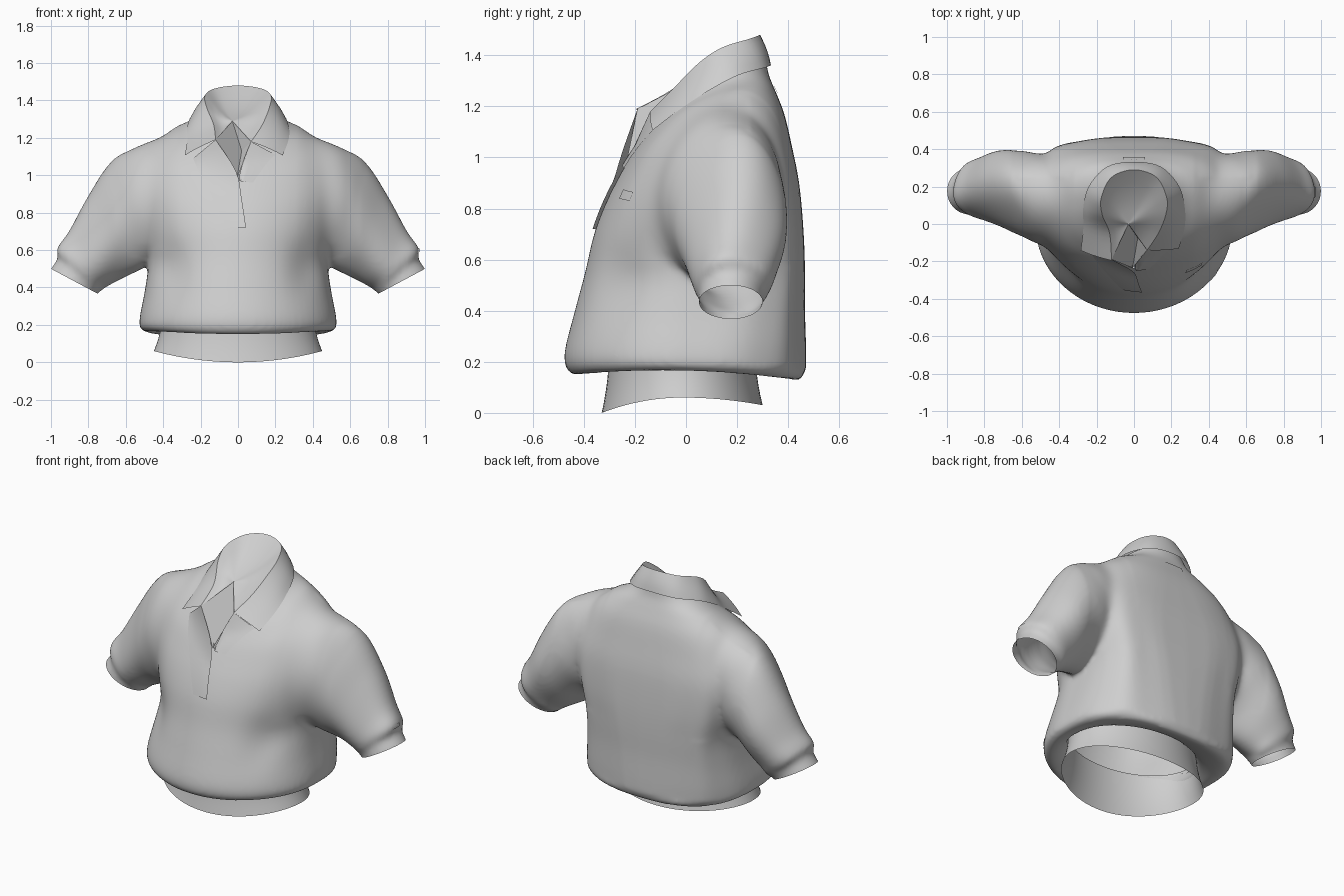
import bpy, bmesh, math
from mathutils import Vector
from mathutils.bvhtree import BVHTree

if "Cube" in bpy.data.objects:
    bpy.data.objects.remove(bpy.data.objects["Cube"])

fabric = bpy.data.materials.new("grey fabric")
fabric.diffuse_color = (0.62, 0.62, 0.62, 1)
fabric.use_nodes = True
fabric.node_tree.nodes["Principled BSDF"].inputs["Base Color"].default_value = fabric.diffuse_color


def make_object(name, bm, angle=50):
    me = bpy.data.meshes.new(name)
    bm.to_mesh(me)
    bm.free()
    ob = bpy.data.objects.new(name, me)
    bpy.context.collection.objects.link(ob)
    me.materials.append(fabric)
    bpy.ops.object.select_all(action='DESELECT')
    ob.select_set(True)
    bpy.context.view_layer.objects.active = ob
    bpy.ops.object.shade_smooth_by_angle(angle=math.radians(angle))
    return ob


def spline(rows, n):
    """Catmull-Rom interpolation of rows, n steps per span."""
    out = []
    for i in range(len(rows) - 1):
        p = [rows[max(0, min(len(rows) - 1, i + k))] for k in (-1, 0, 1, 2)]
        for j in range(n):
            t = j / n
            out.append(tuple(0.5 * (2*b + (c-a)*t + (2*a-5*b+4*c-d)*t*t + (3*b-a-3*c+d)*t**3)
                             for a, b, c, d in zip(*p)))
    return out + [tuple(rows[-1])]


def loft(bm, rings, closed=True, caps=False):
    vs = [[bm.verts.new(p) for p in r] for r in rings]
    n = len(vs[0])
    for a, b in zip(vs, vs[1:]):
        for i in range(n if closed else n - 1):
            j = (i + 1) % n
            bm.faces.new((a[i], a[j], b[j], b[i]))
    if caps:
        bm.faces.new(vs[0][::-1])
        bm.faces.new(vs[-1])


N = 72
ANG = [2 * math.pi * i / N for i in range(N)]

# Torso rings: front z, side z, back z, half width, front y, back y, back roundness
torso = [(.28, .28, .28, .40, -.30, .27, 1), (.20, .20, .20, .41, -.33, .29, 1),
         (.15, .165, .13, .47, -.42, .42, .8), (.17, .18, .15, .52, -.465, .46, .72),
         (.24, .24, .22, .525, -.475, .465, .68), (.40, .40, .40, .495, -.435, .46, .58),
         (.55, .55, .55, .48, -.395, .46, .5), (.70, .71, .72, .51, -.36, .455, .45),
         (.82, .86, .90, .54, -.315, .44, .48), (.92, .99, 1.05, .54, -.265, .412, .6),
         (1.0, 1.12, 1.17, .49, -.22, .385, .7), (1.06, 1.21, 1.26, .375, -.18, .35, .75),
         (1.11, 1.262, 1.32, .26, -.148, .325, .8), (1.16, 1.325, 1.37, .21, -.12, .315, .9),
         (1.24, 1.42, 1.45, .19, -.08, .305, 1)]


def torso_ring(zf, zs, zb, w, yf, yb, rnd):
    pts = []
    for a in ANG:
        c, s = math.cos(a), math.sin(a)
        fold = 0
        if s > 0:  # squarer back with soft vertical folds
            fold = .006 * s * math.sin(9 * a) * min(1, max(0, (1.1 - zs) * 2)) * (zs > .2)
            c = math.copysign(abs(c) ** rnd, c)
            s = s ** rnd
        z = zs + (zb - zf) / 2 * s + ((zf + zb) / 2 - zs) * s * s
        pts.append(((w + fold) * c, (yf + yb) / 2 + ((yb - yf) / 2 + fold) * s, z))
    return pts


# Sleeve rings: top x, top z, bottom x, bottom z, front y, back y
sleeve = [(.30, 1.235, .30, .66, -.04, .33), (.53, 1.165, .44, .55, -.11, .37),
          (.68, 1.06, .53, .50, -.06, .385), (.80, .88, .62, .455, -.01, .385),
          (.90, .70, .69, .415, .02, .355), (.965, .61, .725, .39, .035, .335),
          (.965, .555, .74, .375, .05, .31), (1.0, .50, .755, .37, .05, .30),
          (1.03, .45, .78, .31, .05, .30)]


def sleeve_ring(row, t, m):
    xt, zt, xb, zb, yf, yb = row
    lean = .045 * max(0, 1 - abs(t - .25) * 3)
    pts = []
    for a in ANG:
        k = 1 + (.03 * math.sin(4 * a + 5 * t) if .15 < t < .7 else 0)
        c, s = k * math.cos(a), k * math.sin(a)
        pts.append((m * ((xt + xb) / 2 + (xt - xb) / 2 * c),
                    (yf + yb) / 2 + (yb - yf) / 2 * s + lean * c,
                    (zt + zb) / 2 + (zt - zb) / 2 * c))
    return pts


bm = bmesh.new()
loft(bm, [torso_ring(*r) for r in spline(torso, 4)], caps=True)
rows = spline(sleeve, 5)
for m in (1, -1):
    loft(bm, [sleeve_ring(r, i / len(rows), m) for i, r in enumerate(rows)], caps=True)
bmesh.ops.recalc_face_normals(bm, faces=bm.faces)
shirt = make_object("shirt_body", bm)

# Fuse torso and sleeves into one soft cloth surface
rm = shirt.modifiers.new("fuse", 'REMESH')
rm.mode, rm.voxel_size = 'VOXEL', .013
sm = shirt.modifiers.new("soften", 'SMOOTH')
sm.factor, sm.iterations = .5, 9
evaluated = shirt.evaluated_get(bpy.context.evaluated_depsgraph_get())
bm = bmesh.new()
bm.from_mesh(evaluated.to_mesh())
bpy.data.objects.remove(shirt)

# Melt the armhole seams, less on the back, then pull in the chest drape
for i in range(70):
    g = .001 * i
    zone = [v for v in bm.verts if .32 + g < abs(v.co.x) < .66 - g and .56 + g < v.co.z < 1.28
            and (i < 20 or v.co.y < .25)]
    bmesh.ops.smooth_vert(bm, verts=zone, factor=.5, use_axis_x=True, use_axis_y=True, use_axis_z=True)
for v in bm.verts:
    x, y, z = v.co
    if y < 0 and z > .2:
        v.co.y += .03 * math.exp(-((abs(x) - .37) / .09) ** 2 - ((z - .5) / .13) ** 2) * min(1, -y * 8)


def cut(co, no, keep, clear):
    faces = [f for f in bm.faces if keep(f.calc_center_median())]
    geom = faces + list({e for f in faces for e in f.edges}) + list({v for f in faces for v in f.verts})
    bmesh.ops.bisect_plane(bm, geom=geom, plane_co=co, plane_no=no, clear_outer=clear)


# Open the neck, cuffs, underside and the placket
cut((0, -.14, 1.175), (0, -.43, .9), lambda c: c.z > .9, True)
for m in (1, -1):
    cut((m * 1.0, 0, .5), (m * .47, 0, -.88), lambda c: c.x * m > .62, True)
V = (0, 0, .97)
left, right = Vector((-.93, 0, -.36)), Vector((.96, 0, -.27))
chest = lambda c: c.y < 0 and c.z > .85 and abs(c.x) < .3
cut(V, left, chest, False)
cut(V, right, chest, False)
gone = []
for f in bm.faces:
    c = f.calc_center_median()
    d = c - Vector(V)
    in_v = chest(c) and d.dot(left) < 0 and d.dot(right) < 0
    under = (c.x / .40) ** 2 + ((c.y + .015) / .285) ** 2 < 1 and c.z < .35
    if in_v or under:
        gone.append(f)
bmesh.ops.delete(bm, geom=gone, context='FACES')
tree = BVHTree.FromBMesh(bm)
make_object("shirt_body", bm)

# Waistband hanging below the hem
bm = bmesh.new()
band = []
for k in range(7):
    t = k / 6
    flare = t * t
    band.append([((.405 + .045 * flare) * math.cos(a), -.015 + (.285 + .03 * flare) * math.sin(a),
                  .27 * (1 - t) + t * (.06 - (.06 if math.sin(a) < 0 else .03) * math.sin(a) ** 2))
                 for a in ANG])
loft(bm, band)
make_object("waistband", bm)

# Collar: fold line on top, leaf edge below (right half, front to back)
fold = [(.07, -.14, 1.18), (.13, -.05, 1.27), (.17, .05, 1.37), (.175, .14, 1.43),
        (.12, .25, 1.465), (0, .29, 1.48)]
edge = [(.235, -.125, 1.10), (.265, -.015, 1.185), (.265, .09, 1.255), (.235, .20, 1.315),
        (.14, .30, 1.345), (0, .325, 1.355)]
flip = lambda pts, tip: [(-x, y, z) for x, y, z in pts[-2:0:-1]] + [tip]
fold = spline(fold + flip(fold, (-.12, -.195, 1.19)), 5)
edge = spline(edge + flip(edge, (-.28, -.135, 1.10)), 5)
bm = bmesh.new()
leaf = []
for k in range(6):
    t = k / 5
    row = []
    for p, q in zip(fold, edge):
        v = Vector(p).lerp(Vector(q), t)
        out = Vector((v.x * .6, v.y - .08, .2)).normalized()
        row.append(v + out * .012 * math.sin(math.pi * .7 * t))
    leaf.append(row)
loft(bm, leaf, closed=False)
make_object("collar", bm)

# Inner neck lining, dished toward a point at the throat
bm = bmesh.new()
apex = Vector((-.03, 0, 1.29))
lining = [[Vector(p).lerp(apex, t) - Vector((0, 0, .02 * math.sin(math.pi * t))) for p in fold]
          for t in (0, .25, .5, .75, .99)]
loft(bm, lining, closed=False)
make_object("neck_lining", bm)

# Folded inner cloth closing the throat opening
bm = bmesh.new()
ring = [bm.verts.new(p) for p in (apex, (-.12, -.19, 1.19), (-.008, -.235, .975), (.07, -.14, 1.18))]
mid = bm.verts.new((.02, -.075, 1.13))
for i in range(4):
    bm.faces.new((ring[i], ring[(i + 1) % 4], mid))
make_object("throat_lining", bm, 20)


# Placket flaps: free edge in front, other side lying on the chest
def flap(name, free, side):
    bm = bmesh.new()
    cols = []
    for (fx, fy, fz), (sx, sz) in zip(spline(free, 4), spline(side, 4)):
        hit = tree.ray_cast(Vector((sx, -2, sz)), Vector((0, 1, 0)))[0] or Vector((sx, fy, sz))
        row = []
        for j in range(7):
            p = Vector((fx, fy, fz)).lerp(hit, j / 6)
            on = tree.ray_cast(Vector((p.x, -2, p.z)), Vector((0, 1, 0)))[0]
            if on and on.y < 0:
                p.y = min(p.y, on.y - .002 - .012 * (1 - j / 6))
            row.append(p)
        cols.append(row)
    loft(bm, cols, closed=False)
    make_object(name, bm)


flap("left_placket", [(-.12, -.19, 1.19), (-.01, -.25, 1.02), (.02, -.295, .87), (.043, -.345, .72)],
     [(-.24, 1.09), (-.20, 1.0), (-.13, .87), (-.06, .72)])
flap("right_placket", [(.07, -.14, 1.18), (.03, -.185, 1.08), (0, -.225, .97)],
     [(.20, 1.11), (.15, 1.06), (.08, .96)])


# Thin plates laid on the cloth by projection
def plate(name, corners, direction, n=6):
    d = Vector(direction)
    a, b, c, e = map(Vector, corners)
    bm = bmesh.new()
    grid = []
    for i in range(n + 1):
        row = []
        for j in range(n + 1):
            p = a.lerp(b, j / n).lerp(e.lerp(c, j / n), i / n)
            hit = tree.ray_cast(p - d * 2, d)[0]
            row.append((hit if hit else p) - d * .005)
        grid.append(row)
    loft(bm, grid, closed=False)
    make_object(name, bm)


plate("chest_patch", ((.275, 0, .84), (.36, 0, .83), (.365, 0, .865), (.28, 0, .875)), (0, 1, 0))
plate("hem_patch", ((.40, 0, .25), (.44, 0, .22), (.45, 0, .27), (.41, 0, .27)), (0, 1, 0))
plate("sleeve_patch", ((0, .14, .59), (0, .20, .59), (0, .20, .61), (0, .14, .61)), (-1, 0, 0))
plate("back_patch", ((-.06, 0, 1.25), (.06, 0, 1.25), (.06, 0, 1.28), (-.06, 0, 1.28)), (0, -1, 0))
